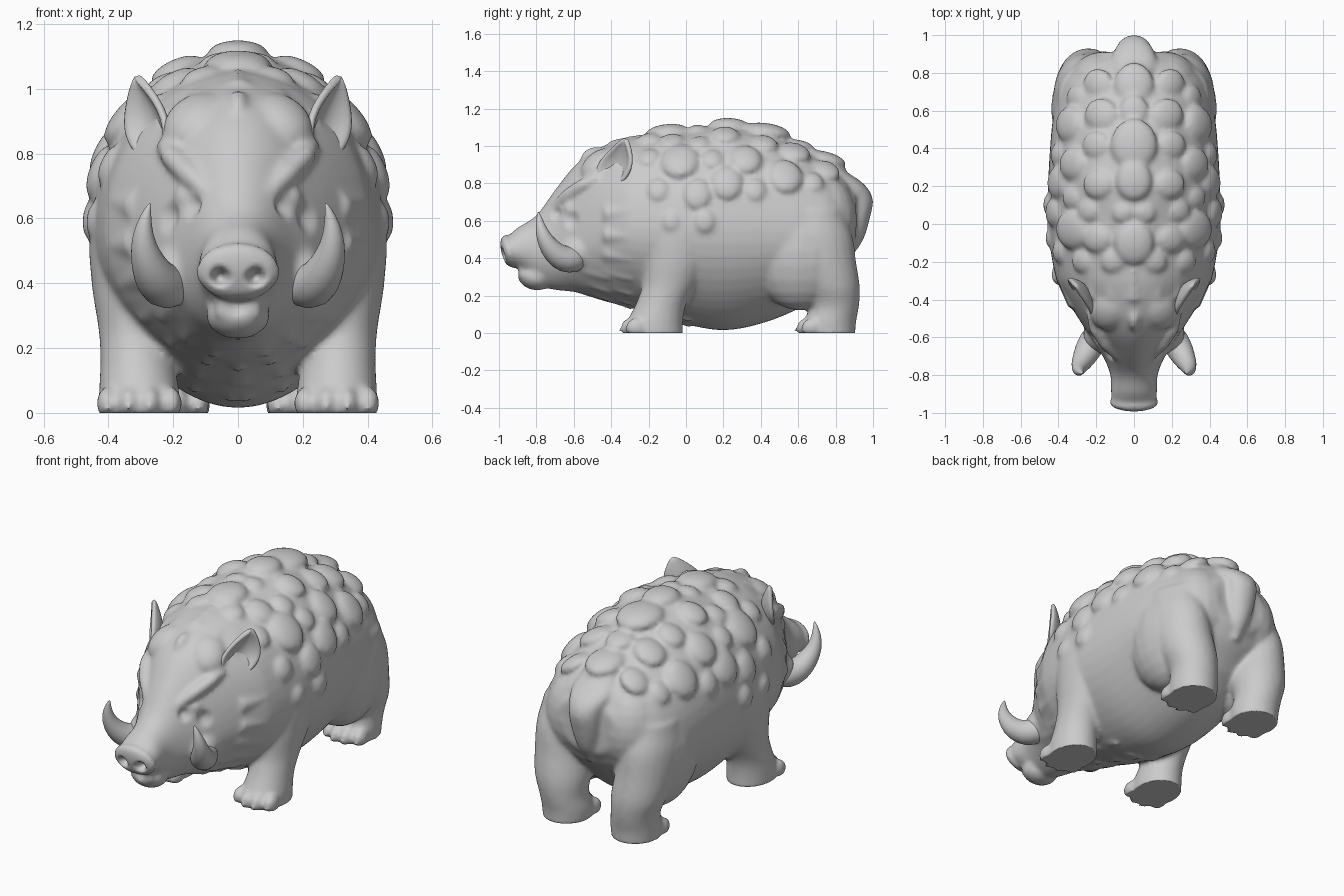
import bpy, bmesh, math
from mathutils import Vector, Matrix

if "Cube" in bpy.data.objects:
    bpy.data.objects.remove(bpy.data.objects["Cube"])

grey = bpy.data.materials.new("light_grey")
grey.use_nodes = True
grey.diffuse_color = (0.6, 0.6, 0.6, 1)
grey.node_tree.nodes["Principled BSDF"].inputs["Base Color"].default_value = grey.diffuse_color


def add_object(name, bm):
    bmesh.ops.recalc_face_normals(bm, faces=bm.faces)
    mesh = bpy.data.meshes.new(name)
    bm.to_mesh(mesh)
    bm.free()
    mesh.materials.append(grey)
    obj = bpy.data.objects.new(name, mesh)
    bpy.context.collection.objects.link(obj)
    mirror = obj.modifiers.new("mirror", 'MIRROR')
    mirror.use_mirror_merge = False
    return obj


def bake(obj):
    """Replace the mesh by its modified version."""
    graph = bpy.context.evaluated_depsgraph_get()
    mesh = bpy.data.meshes.new_from_object(obj.evaluated_get(graph))
    obj.modifiers.clear()
    obj.data = mesh
    mesh.shade_smooth()


def sample(rings, p):
    """Smoothly interpolate ring values at position p."""
    i = 0
    while i < len(rings) - 2 and p > rings[i + 1][0]:
        i += 1
    a, b = rings[i], rings[i + 1]
    before, after = rings[max(i - 1, 0)], rings[min(i + 2, len(rings) - 1)]
    t = (p - a[0]) / (b[0] - a[0])
    return [0.5 * (2 * q + (r - o) * t + (2 * o - 5 * q + 4 * r - s) * t * t
                   + (3 * q - o - 3 * r + s) * t ** 3)
            for o, q, r, s in zip(before[1:], a[1:], b[1:], after[1:])]


def skin_loops(bm, loops):
    rows = [[bm.verts.new(c) for c in loop] for loop in loops]
    n = len(rows[0])
    for low, high in zip(rows, rows[1:]):
        for j in range(n):
            bm.faces.new((low[j], low[(j + 1) % n], high[(j + 1) % n], high[j]))
    bm.faces.new(rows[0])
    bm.faces.new(rows[-1])


def loft(bm, rings, point, steps=40, n=40):
    first, last = rings[0][0], rings[-1][0]
    stations = [first + (last - first) * k / steps for k in range(steps + 1)]
    skin_loops(bm, [[point(rings, p, math.tau * j / n) for j in range(n)] for p in stations])


def trunk_point(rings, y, a):
    """Oval section with a slightly keeled belly."""
    low, mid, top, w = sample(rings, y)
    s = math.sin(a)
    keel = 1 - .15 * s * s if s < 0 else 1
    return Vector((w * keel * math.cos(a), y, mid + s * (top - mid if s > 0 else mid - low)))


def limb_point(rings, z, a):
    x, y, rx, ry = sample(rings, z)
    return Vector((x + rx * math.cos(a), y + ry * math.sin(a), z))


def tube(bm, path, n=12):
    """Sweep a circle along (x, y, z, radius) points."""
    pts = [Vector(p[:3]) for p in path]
    loops = []
    for i, p in enumerate(pts):
        d = (pts[min(i + 1, len(pts) - 1)] - pts[max(i - 1, 0)]).normalized()
        u = d.cross(Vector((1, 0.3, 0))).normalized()
        v = d.cross(u)
        loops.append([p + path[i][3] * (u * math.cos(math.tau * j / n) + v * math.sin(math.tau * j / n))
                      for j in range(n)])
    skin_loops(bm, loops)


def blob(bm, at, size, axis=(0, 0, 1)):
    turn = Vector(axis).to_track_quat('Z', 'Y').to_matrix().to_4x4()
    bmesh.ops.create_uvsphere(bm, u_segments=20, v_segments=12, radius=1,
                              matrix=Matrix.Translation(at) @ turn @ Matrix.Diagonal((*size, 1)))


def spike(bm, at, direction, r, length):
    turn = Vector(direction).to_track_quat('Z', 'Y').to_matrix().to_4x4()
    bmesh.ops.create_cone(bm, cap_ends=True, segments=10, radius1=r, radius2=0.004, depth=length,
                          matrix=Matrix.Translation(at) @ turn)


# Trunk and head: y, bottom, middle, top, half width
TRUNK = [(-.97, .37, .44, .51, .11), (-.9, .34, .44, .565, .122), (-.8, .26, .44, .63, .125),
         (-.7, .23, .45, .765, .165), (-.6, .22, .48, .89, .23), (-.5, .19, .52, .97, .295),
         (-.4, .16, .55, 1.015, .355), (-.3, .14, .55, 1.045, .41), (-.15, .09, .55, 1.065, .44),
         (0, .045, .55, 1.085, .455), (.2, .015, .55, 1.11, .455), (.4, .05, .55, 1.075, .445),
         (.6, .13, .53, 1.0, .425), (.75, .26, .55, .92, .385), (.85, .37, .58, .84, .31),
         (.91, .46, .62, .76, .19)]
bm = bmesh.new()
loft(bm, TRUNK, trunk_point, 70, 48)

# Legs: z, x, y, x radius, y radius
FRONT_LEG = [(-.02, .305, -.17, .125, .155), (.06, .305, -.165, .125, .15), (.15, .31, -.135, .115, .135),
             (.25, .315, -.09, .115, .145), (.38, .32, -.05, .13, .18), (.55, .33, -.02, .13, .2),
             (.72, .33, 0, .1, .14)]
HIND_LEG = [(-.02, .22, .765, .13, .14), (.06, .22, .77, .135, .14), (.14, .23, .79, .13, .135),
            (.24, .245, .77, .15, .16), (.38, .26, .71, .16, .2), (.52, .265, .67, .16, .22),
            (.66, .26, .66, .14, .18)]
for leg, reach in ((FRONT_LEG, -.3), (HIND_LEG, .64)):
    loft(bm, leg, limb_point, 24, 24)
    for k in (-1.5, -.5, .5, 1.5):
        toe = Vector((leg[0][1] + k * .066, reach + .014 * k * k, .03))
        blob(bm, toe, (.034, .055, .05))
        spike(bm, toe + Vector((0, -.035, -.01)), (0, -1, -.3), .024, .07)
# Hips and haunches
blob(bm, (.16, .73, .6), (.19, .185, .25))
blob(bm, (.25, .61, .44), (.19, .27, .32))

# Hanging tail
TAIL = [(.4, 0, .86, .03, .03), (.5, 0, .89, .06, .06), (.62, 0, .915, .085, .07),
        (.72, 0, .915, .095, .085), (.8, 0, .86, .12, .09), (.88, 0, .79, .1, .05)]
loft(bm, TAIL, limb_point, 16, 20)

# Snout disc, jaw, teeth, brows, cheeks, forehead
blob(bm, (0, -.945, .435), (.132, .095, .042), (0, -1, -.3))
blob(bm, (0, -.81, .3), (.1, .095, .07), (0, .3, 1))
spike(bm, (.06, -.885, .335), (.2, -.2, 1), .02, .06)
tube(bm, [(.23, -.47, .83, .025), (.205, -.555, .79, .035), (.15, -.635, .735, .035), (.085, -.71, .67, .02)])
blob(bm, (.165, -.62, .665), (.035, .035, .035))
blob(bm, (.18, -.58, .43), (.09, .1, .09))
blob(bm, (.13, -.46, .9), (.1, .12, .07), (.4, -.6, 1))
blob(bm, (0, -.51, .955), (.03, .06, .035), (0, -.6, 1))
for x, y, z in ((0, -.31, 1.02), (.12, -.3, .99), (.22, -.3, .93)):
    spike(bm, (x, y, z), (x, .9, .55), .06, .16)

# Mane tufts around the cheeks and under the chest: y, first angle, last angle
for y, start, stop in ((-.47, -40, -90), (-.35, 12, -90), (-.2, -54, -90), (-.04, -70, -90)):
    for deg in range(start, stop - 1, -17):
        a = math.radians(deg)
        radial = Vector((math.cos(a), 0, math.sin(a)))
        at = trunk_point(TRUNK, y, a) - radial * .025
        spike(bm, at, radial + Vector((0, 1.1, 0)), .06, .16)

# Back nodules: y, angle around the trunk, radius
NODULES = [(-.1, 90, .11), (.06, 83, .055), (.23, 90, .1), (.42, 90, .13), (.6, 90, .08), (.74, 90, .11),
           (-.2, 75, .06), (-.08, 64, .075), (.07, 58, .06), (.21, 65, .08), (.42, 63, .075),
           (.58, 66, .09), (.75, 60, .08), (-.2, 50, .06), (-.03, 44, .11), (.14, 43, .06),
           (.32, 44, .09), (.53, 38, .1), (.68, 40, .06), (-.15, 25, .06), (.06, 21, .08),
           (.22, 27, .09), (.37, 24, .06), (.1, 5, .06), (-.08, 5, .05)]
for y, deg, r in NODULES:
    a = math.radians(deg)
    blob(bm, trunk_point(TRUNK, y, a), (r * .95, r * 1.08, r * .42),
         (math.cos(a), (y - .15) * .4, math.sin(a)))

# Fuse the skin into one smooth surface
body = add_object("boar_body", bm)
remesh = body.modifiers.new("fuse", 'REMESH')
remesh.mode = 'VOXEL'
remesh.voxel_size = .0125
relax = body.modifiers.new("relax", 'SMOOTH')
relax.factor, relax.iterations = .5, 10
bake(body)

# Press in nostrils, mouth, eye sockets; flatten the soles
DENTS = [((.055, -.98, .42), .038, (0, .06, 0)), ((0, -.92, .33), .05, (0, .02, 0)),
         ((.125, -.68, .63), .05, (-.025, .01, 0)), ((.2, -.6, .6), .06, (-.02, .01, 0))]
for v in body.data.vertices:
    side = -1 if v.co.x < 0 else 1
    here = Vector((abs(v.co.x), v.co.y, v.co.z))
    for at, r, push in DENTS:
        d = (here - Vector(at)).length / r
        if d < 1:
            here += Vector(push) * (1 - d * d) ** 2
    v.co = (side * here.x, here.y, max(here.z, 0))

# Curved tusks
bm = bmesh.new()
tube(bm, [(.17, -.55, .41, .05), (.2, -.59, .395, .075), (.235, -.65, .39, .075), (.265, -.71, .43, .063),
          (.288, -.75, .49, .047), (.295, -.775, .55, .033), (.285, -.785, .61, .017), (.27, -.79, .65, .003)], 16)
tusks = add_object("tusks", bm)
tusks.modifiers.new("round", 'SUBSURF').levels = 1
bake(tusks)

# Cupped, pointed ears
bm = bmesh.new()
base, tip = Vector((.24, -.4, .79)), Vector((.315, -.325, 1.04))
across, facing = Vector((.58, .8, -.1)).normalized(), Vector((.8, -.58, .1)).normalized()
rows = []
for i in range(11):
    t = i / 10
    width = .004 + .12 * math.sin(math.pi * (.14 + .86 * t)) ** .8 * (1 - .35 * t)
    rows.append([bm.verts.new(base.lerp(tip, t) + across * width * s / 4
                              + facing * (.5 * width * (s / 4) ** 2 - .03 * math.sin(math.pi * t)))
                 for s in range(-4, 5)])
for low, high in zip(rows, rows[1:]):
    for j in range(8):
        bm.faces.new((low[j], low[j + 1], high[j + 1], high[j]))
ears = add_object("ears", bm)
shell = ears.modifiers.new("thickness", 'SOLIDIFY')
shell.thickness, shell.offset = .025, 0
ears.modifiers.new("round", 'SUBSURF').levels = 1
bake(ears)
